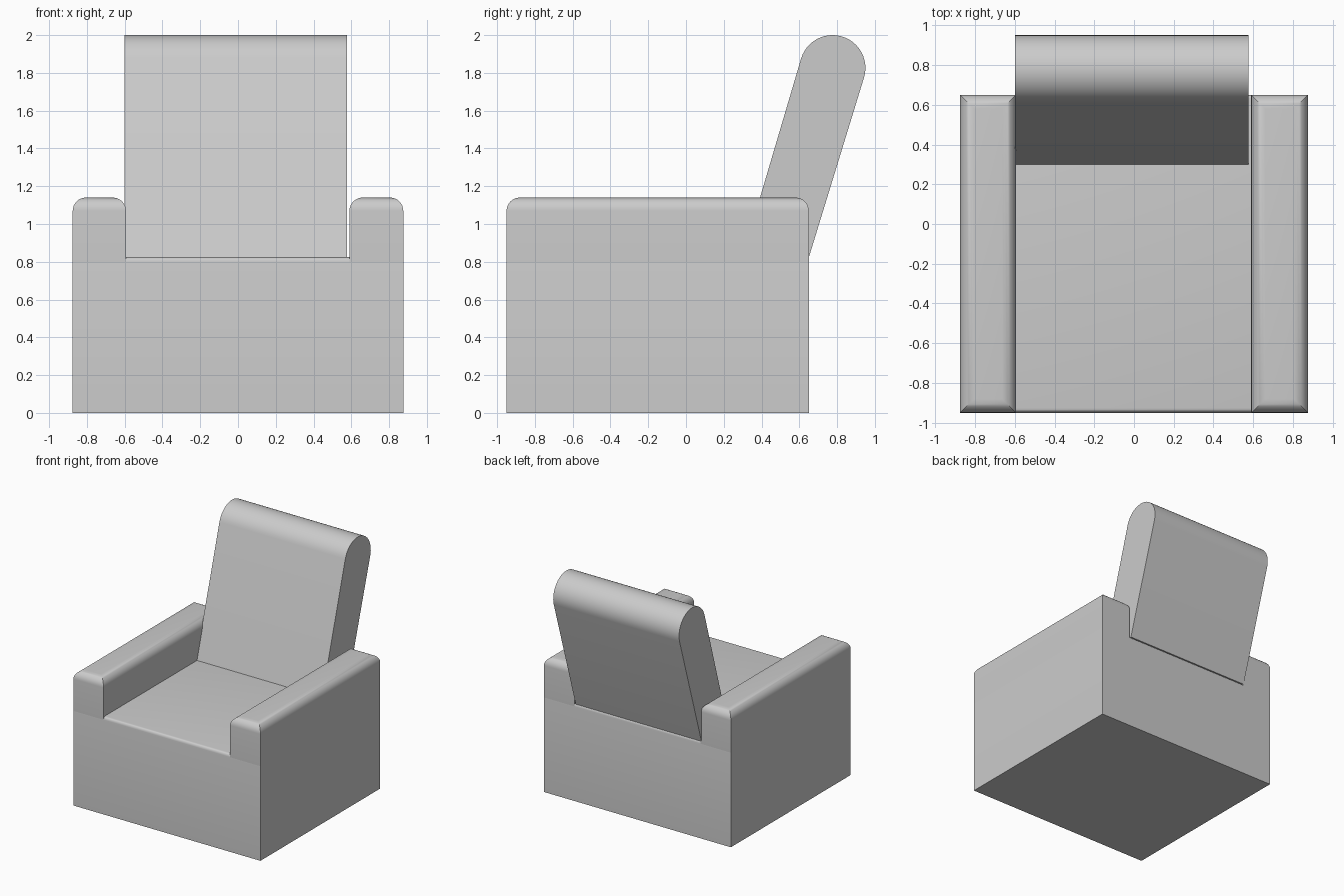
import bpy, bmesh, math

if "Cube" in bpy.data.objects:
    bpy.data.objects.remove(bpy.data.objects["Cube"])

fabric = bpy.data.materials.new("light grey fabric")
fabric.diffuse_color = (0.6, 0.6, 0.6, 1)
fabric.use_nodes = True
fabric.node_tree.nodes["Principled BSDF"].inputs["Base Color"].default_value = fabric.diffuse_color


def finish(bm, name):
    """Turn a bmesh into a smooth-shaded object with the fabric material."""
    bmesh.ops.recalc_face_normals(bm, faces=bm.faces)
    mesh = bpy.data.meshes.new(name)
    bm.to_mesh(mesh)
    bm.free()
    mesh.materials.append(fabric)
    ob = bpy.data.objects.new(name, mesh)
    bpy.context.collection.objects.link(ob)
    bpy.ops.object.select_all(action='DESELECT')
    ob.select_set(True)
    bpy.context.view_layer.objects.active = ob
    bpy.ops.object.shade_smooth_by_angle(angle=math.radians(35))
    return ob


def rounded_top_box(name, x, y, z, radius, segments):
    """Box from min/max ranges with only its top rim rounded."""
    bm = bmesh.new()
    bmesh.ops.create_cube(bm, size=1)
    for v in bm.verts:
        v.co = [r[0] if c < 0 else r[1] for c, r in zip(v.co, (x, y, z))]
    rim = [e for e in bm.edges if all(v.co.z > z[1] - 1e-4 for v in e.verts)]
    bmesh.ops.bevel(bm, geom=rim, offset=radius, offset_type='OFFSET',
                    segments=segments, profile=0.5, affect='EDGES')
    return finish(bm, name)


# Seat block and the two armrests resting on its rounded rim
rounded_top_box("seat_base", (-0.875, 0.875), (-0.95, 0.65), (0, 0.825), 0.025, 4)
rounded_top_box("left_armrest", (-0.875, -0.593), (-0.95, 0.65), (0.8, 1.14), 0.07, 8)
rounded_top_box("right_armrest", (0.59, 0.875), (-0.95, 0.65), (0.8, 1.14), 0.07, 8)

# Leaning backrest: side profile with a round top, extruded across the width
radius, cy, cz, lean = 0.174, 0.776, 1.826, math.radians(16.4)
profile = [(0.298, 0.822), (0.65, 0.822)]
steps = 24
for i in range(steps + 1):
    a = math.pi * i / steps - lean
    profile.append((cy + radius * math.cos(a), cz + radius * math.sin(a)))
bm = bmesh.new()
side = bm.faces.new([bm.verts.new((-0.6, y, z)) for y, z in profile])
ext = bmesh.ops.extrude_face_region(bm, geom=[side], use_keep_orig=True)
for v in ext["geom"]:
    if isinstance(v, bmesh.types.BMVert):
        v.co.x = 0.577
finish(bm, "backrest")
